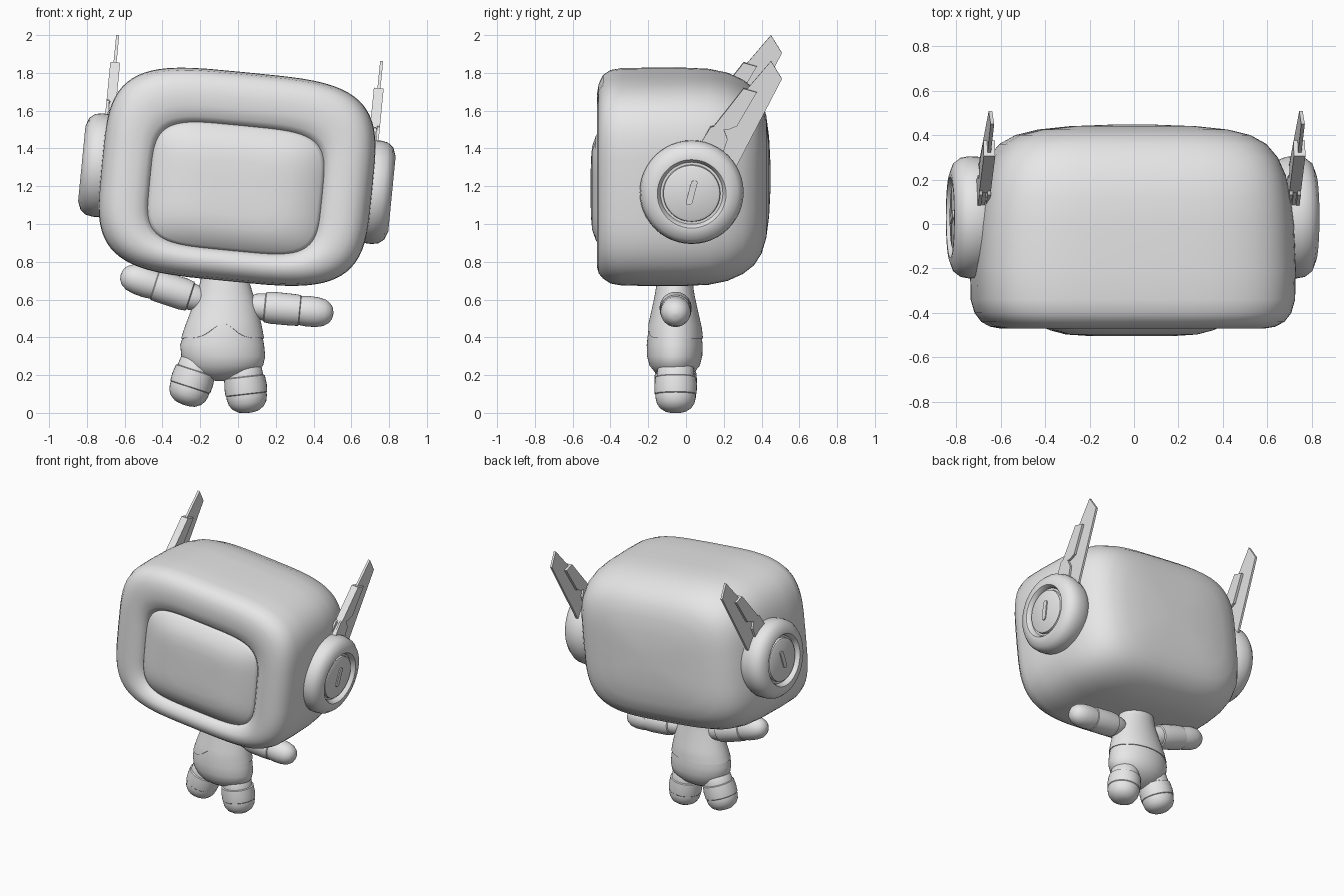
import bpy, bmesh, math
from mathutils import Matrix, Vector

cube = bpy.data.objects.get("Cube")
if cube:
    bpy.data.objects.remove(cube, do_unlink=True)

GREY = (0.8, 0.8, 0.8, 1)
mat = bpy.data.materials.new("light_grey")
mat.use_nodes = True
mat.diffuse_color = GREY
mat.node_tree.nodes["Principled BSDF"].inputs["Base Color"].default_value = GREY


def finish(name, bm, smooth=True):
    bmesh.ops.recalc_face_normals(bm, faces=bm.faces)
    me = bpy.data.meshes.new(name)
    bm.to_mesh(me)
    bm.free()
    me.materials.append(mat)
    ob = bpy.data.objects.new(name, me)
    bpy.context.scene.collection.objects.link(ob)
    if smooth:
        bpy.ops.object.select_all(action='DESELECT')
        ob.select_set(True)
        bpy.context.view_layer.objects.active = ob
        bpy.ops.object.shade_smooth_by_angle(angle=math.radians(42))
    return ob


def loft(name, rings, m=Matrix(), caps=(True, True)):
    """Skin a list of equal-length point rings."""
    bm = bmesh.new()
    rows = [[bm.verts.new(m @ Vector(p)) for p in r] for r in rings]
    n = len(rows[0])
    for a, b in zip(rows, rows[1:]):
        for i in range(n):
            j = (i + 1) % n
            bm.faces.new((a[i], a[j], b[j], b[i]))
    for row, cap in ((rows[0], caps[0]), (rows[-1], caps[1])):
        if cap:
            bm.faces.new(row)
    return finish(name, bm)


def angles(n):
    return [2 * math.pi * i / n for i in range(n)]


def squircle(y, a, b, power, dz, n=72):
    def c(v):
        return math.copysign(abs(v) ** (2 / power), v)
    return [(a * c(math.cos(t)), y, dz + b * c(math.sin(t))) for t in angles(n)]


def lathe(name, profile, m, n=32):
    """Revolve (radius, height) pairs around local z."""
    rings = [[(max(r, 0.002) * math.cos(t), max(r, 0.002) * math.sin(t), h)
              for t in angles(n)] for r, h in profile]
    return loft(name, rings, m)


def along(p0, p1):
    p0, p1 = Vector(p0), Vector(p1)
    return Matrix.Translation(p0) @ (p1 - p0).to_track_quat('Z', 'Y').to_matrix().to_4x4()


def prism(name, outline, x0, x1, m):
    """Flat plate with a (y, z) outline."""
    bm = bmesh.new()
    ends = [[bm.verts.new(m @ Vector((x, y, z))) for y, z in outline] for x in (x0, x1)]
    k = len(outline)
    for e in ends:
        bm.faces.new(e)
    for i in range(k):
        j = (i + 1) % k
        bm.faces.new((ends[0][i], ends[0][j], ends[1][j], ends[1][i]))
    return finish(name, bm, False)


# Head, tilted sideways: y, half width, half height, vertical shift
HEAD = Matrix.Translation((-0.005, 0, 1.25)) @ Matrix.Rotation(math.radians(5.6), 4, 'Y')
shell = [(-.40, .45, .325, -.06), (-.43, .462, .336, -.06), (-.455, .485, .357, -.055),
         (-.467, .53, .40, -.04), (-.471, .58, .44, -.02), (-.462, .63, .482, -.01),
         (-.44, .67, .517, 0), (-.40, .70, .543, 0), (-.34, .717, .553, 0),
         (-.2, .72, .555, 0), (0, .712, .555, 0), (.12, .697, .55, 0),
         (.22, .675, .53, 0), (.30, .64, .495, 0), (.36, .59, .45, 0),
         (.40, .52, .39, 0), (.425, .42, .31, 0), (.44, .28, .2, 0), (.447, .1, .07, 0)]
loft("head_shell", [squircle(y, a, b, 4.4 if dz < -.03 else 3.9, dz)
                    for y, a, b, dz in shell], HEAD, (False, True))

# Bulging screen
screen = [(-.40, .462), (-.425, .457), (-.439, .44), (-.46, .40), (-.478, .36),
          (-.497, .29), (-.503, .2), (-.505, .1)]
loft("screen", [squircle(y, a, a * .725, 4.4, -.06) for y, a in screen], HEAD, (False, True))

# Ear pods and antennas
ear = [(.2, .58), (.25, .64), (.272, .69), (.275, .74), (.268, .778), (.245, .808),
       (.2, .825), (.182, .825), (.172, .812), (.165, .79), (.152, .79), (.149, .808),
       (.138, .814), (0, .814)]
blade = [(.08, .25), (.45, .685), (.508, .59), (.27, .13), (.15, .12)]
collar = [(.14, .33), (.235, .45), (.305, .54), (.375, .52), (.27, .34), (.22, .32)]
root = [(.06, .22), (.13, .335), (.19, .35), (.22, .27), (.18, .15)]
slot = []
for t in angles(16):
    u = .018 * math.cos(t)
    v = .018 * math.sin(t) + math.copysign(.048, math.sin(t + .01))
    slot.append((u + .25 * v, v - .01 + .005))
for side, s in (("left", 1), ("right", -1)):
    base = (0, .03, -.01)
    lathe(side + "_ear_pod", ear, HEAD @ along(base, (s, .03, -.01)), 48)
    prism(side + "_ear_slot", [(y + .03, z) for y, z in slot], s * .80, s * .822, HEAD)
    prism(side + "_antenna_blade", blade, s * .694, s * .71, HEAD)
    prism(side + "_antenna_collar", collar, s * .675, s * .727, HEAD)
    for k, x in enumerate((.675, .712)):
        prism(f"{side}_antenna_fork_{k + 1}", root, s * x, s * (x + .015), HEAD)

# Torso: height, centre x, half width, half depth
BODY = [(.17, -.09, .03, .02), (.185, -.088, .09, .06), (.21, -.08, .16, .1),
        (.25, -.072, .205, .133), (.30, -.078, .222, .146), (.36, -.084, .222, .148),
        (.45, -.078, .2, .138), (.55, -.07, .17, .115), (.62, -.068, .145, .1),
        (.71, -.07, .118, .085)]


def body_point(z, t, grow=0):
    for lo, hi in zip(BODY, BODY[1:]):
        if z <= hi[0]:
            break
    f = (z - lo[0]) / (hi[0] - lo[0])
    cx, rx, ry = (a + (b - a) * f for a, b in zip(lo[1:], hi[1:]))
    return (cx + (rx + grow) * math.cos(t), -.06 + (ry + grow) * math.sin(t), z)


def hem(t):
    front = max(0, -math.sin(t))
    return .395 + .08 * math.exp(-(math.cos(t) / .38) ** 2) * (front > 0)


loft("lower_body", [[body_point(r[0], t) for t in angles(48)] for r in BODY])
steps = 12
loft("shirt", [[body_point(hem(t), t, -.004) for t in angles(48)]] +
     [[body_point(hem(t) + (.7 - hem(t)) * i / steps, t, .006) for t in angles(48)]
      for i in range(steps + 1)], caps=(False, True))
lathe("neck_ring", [(.11, 0), (.112, .02), (.105, .06)],
      Matrix.Translation((-.07, -.055, .655)) @ Matrix.Diagonal((1.2, .85, 1, 1)))

# Legs: trouser end, cuff and boot
leg = [(.05, -.01), (.075, 0), (.096, .03), (.1, .078), (.108, .082), (.113, .13),
       (.111, .17), (.107, .174), (.107, .19), (.1, .22), (.084, .245), (.055, .264),
       (.03, .27), (0, .272)]
for side, p0, p1 in (("right", (-.2, -.055, .3), (-.285, -.055, .04)),
                     ("left", (.025, -.055, .27), (.056, -.055, 0))):
    lathe(side + "_leg", leg, along(p0, p1))

# Arms: shoulder, sleeve and mitten
arm = [(.05, -.03), (.066, 0), (.072, .05), (.08, .055), (.085, .09), (.084, .2),
       (.082, .236), (.077, .24), (.081, .28), (.079, .33), (.07, .37), (.052, .397),
       (.03, .412), (0, .417)]
for side, p0, p1 in (("right", (-.2, -.055, .6), (-.62, -.055, .735)),
                     ("left", (.09, -.055, .565), (.505, -.055, .525))):
    k = (Vector(p1) - Vector(p0)).length / arm[-1][1]
    lathe(side + "_arm", [(r, h * k) for r, h in arm], along(p0, p1))
